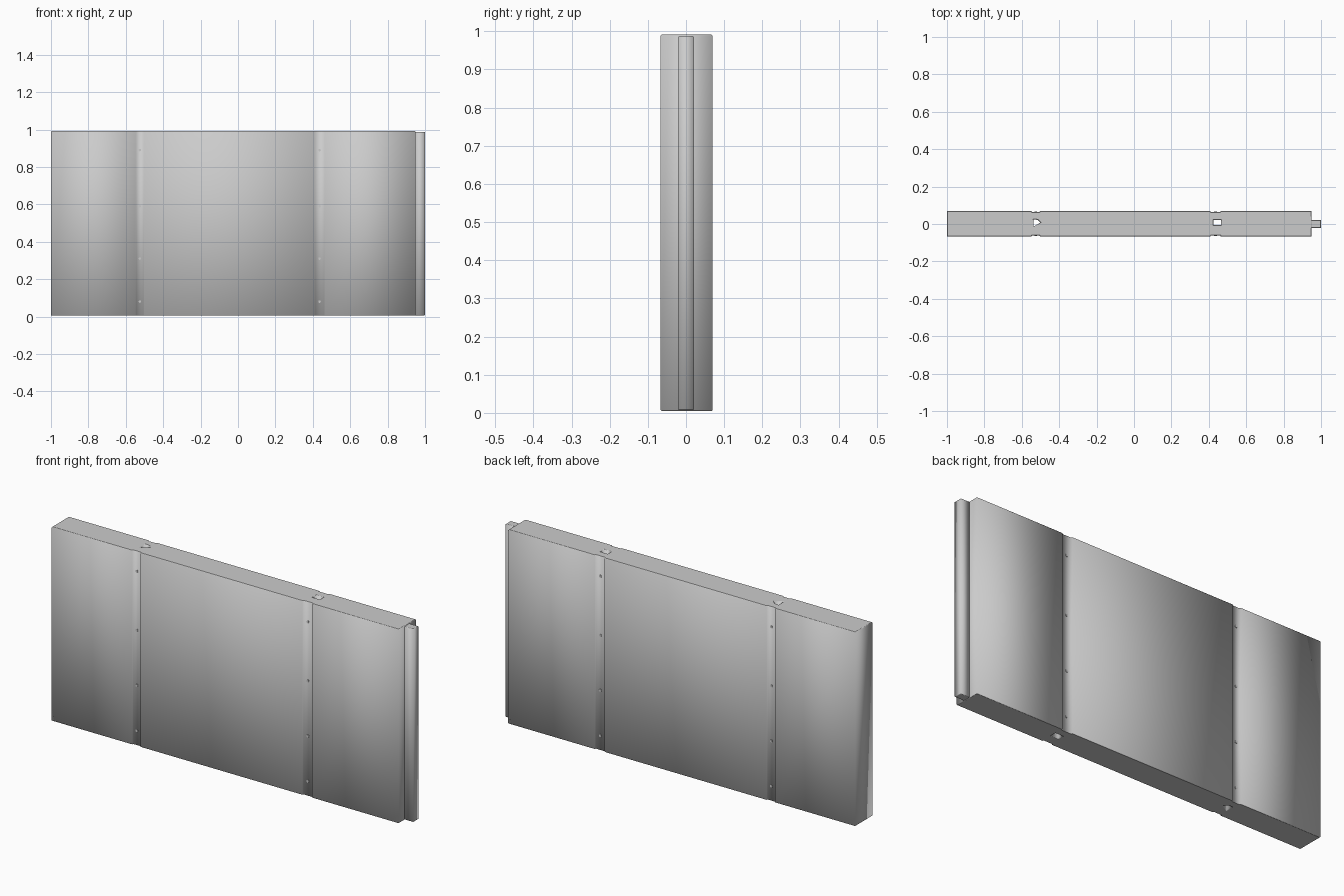
import bpy
import math

if "Cube" in bpy.data.objects:
    bpy.data.objects.remove(bpy.data.objects["Cube"])

Z0, Z1 = 0.005, 0.991          # bottom and top of the panel
FRONT, BACK = -0.067, 0.070    # faces of the panel
DEPTH = 0.006                  # depth of the vertical joint strips
STRIPS = [(-0.548, -0.502), (0.408, 0.464)]
EDGE = 0.003


def add_prism(name, outlines, z0, z1):
    """Extrude flat outlines along z; inner outlines become through holes."""
    curve = bpy.data.curves.new(name, 'CURVE')
    curve.dimensions = '2D'
    curve.fill_mode = 'BOTH'
    curve.extrude = (z1 - z0) / 2 - EDGE
    curve.bevel_depth = EDGE
    curve.bevel_resolution = 0
    curve.offset = -EDGE
    for pts in outlines:
        sp = curve.splines.new('POLY')
        sp.points.add(len(pts) - 1)
        for p, (x, y) in zip(sp.points, pts):
            p.co = (x, y, 0, 1)
        sp.use_cyclic_u = True
    ob = bpy.data.objects.new(name, curve)
    ob.location.z = (z0 + z1) / 2
    bpy.context.collection.objects.link(ob)
    bpy.ops.object.select_all(action='DESELECT')
    ob.select_set(True)
    bpy.context.view_layer.objects.active = ob
    bpy.ops.object.convert(target='MESH')
    return bpy.context.object


# Wall panel: plan outline with recessed joint strips on both faces
front = [(-1.0, FRONT)]
back = [(-1.0, BACK)]
for a, b in STRIPS:
    front += [(a, FRONT), (a + 0.003, FRONT + DEPTH), (b - 0.003, FRONT + DEPTH), (b, FRONT)]
    back += [(a, BACK), (a + 0.003, BACK - DEPTH), (b - 0.003, BACK - DEPTH), (b, BACK)]
front.append((0.95, FRONT))
back.append((0.95, BACK))
outline = front + back[::-1]

# Vertical through channels inside the joints
left_hole = [(-0.537, 0.025), (-0.515, 0.022), (-0.500, 0.008), (-0.537, -0.014)]
right_hole = [(0.425, 0.022), (0.464, 0.022), (0.464, -0.006), (0.425, -0.006)]
add_prism("wall_panel", [outline, left_hole, right_hole], Z0, Z1)

# Tongue along the right end
tongue = [(0.945, -0.021), (1.0, -0.021), (1.0, 0.021), (0.945, 0.021)]
add_prism("end_tongue", [tongue], 0.007, 0.988)

# Small fastener heads set in the joint strips
for a, b in STRIPS:
    for z in (0.08, 0.31, 0.59, 0.89):
        for y in (FRONT + DEPTH, BACK - DEPTH):
            bpy.ops.mesh.primitive_cylinder_add(
                vertices=8, radius=0.007, depth=0.006,
                location=((a + b) / 2, y, z), rotation=(math.pi / 2, 0, 0))
            bpy.context.object.name = "fastener_head"
